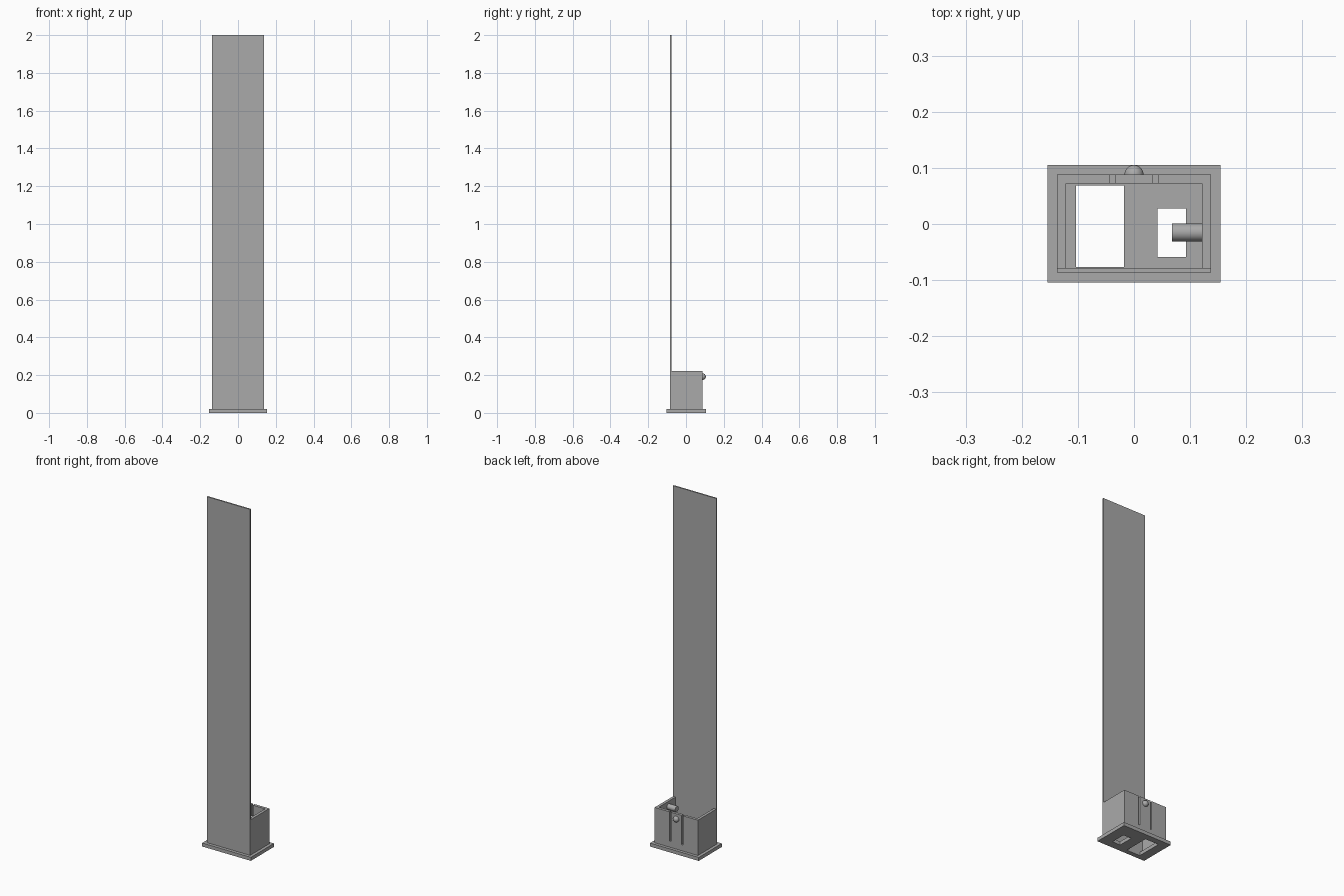
import bpy, bmesh
from math import pi
from mathutils import Matrix

default = bpy.data.objects.get("Cube")
if default:
    bpy.data.objects.remove(default, do_unlink=True)

grey = bpy.data.materials.new("matte grey")
grey.use_nodes = True
grey.diffuse_color = (0.4, 0.4, 0.4, 1)
bsdf = next(n for n in grey.node_tree.nodes if n.type == 'BSDF_PRINCIPLED')
bsdf.inputs["Base Color"].default_value = grey.diffuse_color


def finish(name, bm):
    mesh = bpy.data.meshes.new(name)
    bmesh.ops.recalc_face_normals(bm, faces=bm.faces)
    bm.to_mesh(mesh)
    bm.free()
    mesh.materials.append(grey)
    obj = bpy.data.objects.new(name, mesh)
    bpy.context.collection.objects.link(obj)
    return obj


def prism(name, outline, z0, z1):
    bm = bmesh.new()
    face = bm.faces.new([bm.verts.new((x, y, z0)) for x, y in outline])
    top = bmesh.ops.extrude_face_region(bm, geom=[face])["geom"]
    bmesh.ops.translate(bm, vec=(0, 0, z1 - z0),
                        verts=[v for v in top if isinstance(v, bmesh.types.BMVert)])
    return finish(name, bm)


def rect(x0, x1, y0, y1):
    return [(x0, y0), (x1, y0), (x1, y1), (x0, y1)]


def cut(obj, cutters):
    for cutter in cutters:
        cutter.hide_render = True
        mod = obj.modifiers.new("cut", 'BOOLEAN')
        mod.operation, mod.solver, mod.object = 'DIFFERENCE', 'EXACT', cutter
    bpy.context.view_layer.update()
    graph = bpy.context.evaluated_depsgraph_get()
    mesh = bpy.data.meshes.new_from_object(obj.evaluated_get(graph))
    obj.modifiers.clear()
    obj.data = mesh
    for cutter in cutters:
        bpy.data.objects.remove(cutter, do_unlink=True)


def smooth(obj):
    bpy.ops.object.select_all(action='DESELECT')
    obj.select_set(True)
    bpy.context.view_layer.objects.active = obj
    bpy.ops.object.shade_smooth_by_angle()


FLOOR, RIM = 0.02, 0.222        # top of the base plate, top of the box
W, BACK, FRONT = 0.137, 0.088, -0.086
WALL, SHEET = 0.016, 0.008

# Base plate with two rectangular openings
base = prism("base_plate", rect(-0.154, 0.154, -0.104, 0.105), 0, FLOOR)
cut(base, [prism("large_opening", rect(-0.103, -0.018, -0.077, 0.069), -0.1, 0.1),
           prism("small_opening", rect(0.042, 0.093, -0.059, 0.028), -0.1, 0.1)])

# Tall front sheet
prism("front_sheet", rect(-W, W, FRONT, FRONT + SHEET), FLOOR, 2)

# U-shaped box walls, with two slots freeing a spring tongue at the back
inner, near = W - WALL, FRONT + SHEET
walls = prism("box_walls", [(-W, near), (-inner, near), (-inner, BACK - WALL),
                            (inner, BACK - WALL), (inner, near), (W, near),
                            (W, BACK), (-W, BACK)], FLOOR, RIM)
cut(walls, [prism("slot", rect(s * 0.0385 - 0.0045, s * 0.0385 + 0.0045, 0.05, 0.12), 0.055, 0.3)
            for s in (-1, 1)])

# Half-round catch on the tongue
bm = bmesh.new()
bmesh.ops.create_uvsphere(bm, u_segments=32, v_segments=16, radius=0.017,
                          matrix=Matrix.Translation((0, BACK, 0.192)))
bmesh.ops.bisect_plane(bm, geom=bm.verts[:] + bm.edges[:] + bm.faces[:],
                       plane_co=(0, BACK, 0), plane_no=(0, 1, 0), clear_inner=True)
smooth(finish("catch_button", bm))

# Round peg inside the left wall
bm = bmesh.new()
bmesh.ops.create_cone(bm, cap_ends=True, segments=32, radius1=0.016, radius2=0.016, depth=0.054,
                      matrix=Matrix.Translation((0.095, -0.015, 0.192)) @ Matrix.Rotation(pi / 2, 4, 'Y'))
smooth(finish("inner_peg", bm))
